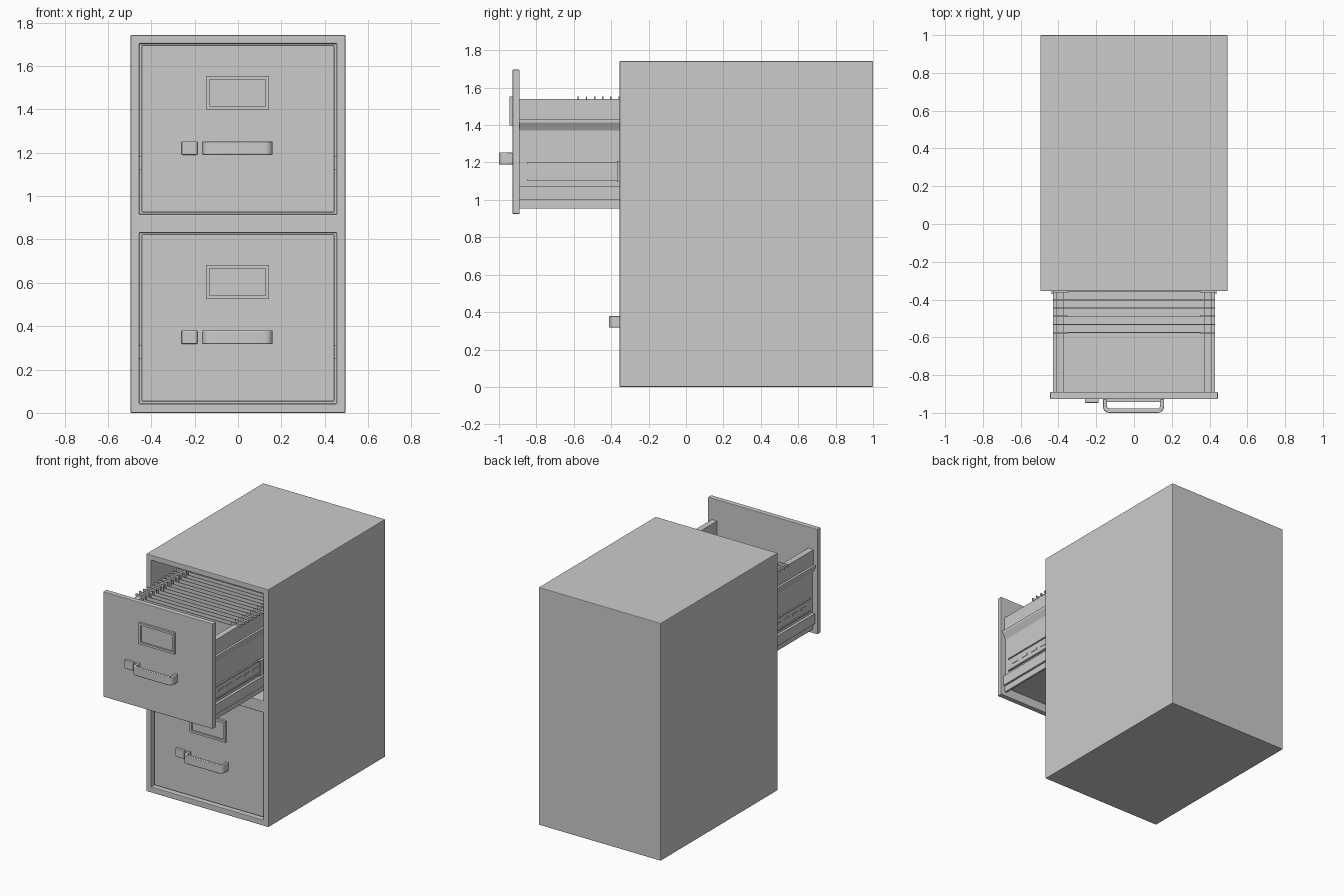
import bpy, bmesh, math
from mathutils import Vector

if "Cube" in bpy.data.objects:
    bpy.data.objects.remove(bpy.data.objects["Cube"])


def finish(bm, name, bevel=0.0, segments=2):
    bmesh.ops.recalc_face_normals(bm, faces=bm.faces)
    me = bpy.data.meshes.new(name)
    bm.to_mesh(me)
    bm.free()
    ob = bpy.data.objects.new(name, me)
    bpy.context.collection.objects.link(ob)
    if bevel:
        m = ob.modifiers.new("bevel", 'BEVEL')
        m.width, m.segments = bevel, segments
        m.limit_method, m.angle_limit = 'ANGLE', math.radians(40)
    return ob


def add_box(bm, x, y, z):
    r = bmesh.ops.create_cube(bm, size=1)
    for v in r['verts']:
        v.co = Vector(((v.co.x + .5) * (x[1] - x[0]) + x[0],
                       (v.co.y + .5) * (y[1] - y[0]) + y[0],
                       (v.co.z + .5) * (z[1] - z[0]) + z[0]))


def box(name, x, y, z, bevel=0.0):
    bm = bmesh.new()
    add_box(bm, x, y, z)
    return finish(bm, name, bevel)


def prism(name, pts, axis, a, b, bevel=0.0):
    """Extrude a 2D outline: axis 'y' takes (x,z) points, axis 'z' takes (x,y)."""
    bm = bmesh.new()
    place = (lambda p: (p[0], a, p[1])) if axis == 'y' else (lambda p: (p[0], p[1], a))
    face = bm.faces.new([bm.verts.new(place(p)) for p in pts])
    r = bmesh.ops.extrude_face_region(bm, geom=[face])
    d = Vector((0, b - a, 0)) if axis == 'y' else Vector((0, 0, b - a))
    for v in r['geom']:
        if isinstance(v, bmesh.types.BMVert):
            v.co += d
    return finish(bm, name, bevel)


def corner(cx, cy, r, a0, a1, n=6):
    return [(cx + r * math.cos(math.radians(a0 + (a1 - a0) * i / n)),
             cy + r * math.sin(math.radians(a0 + (a1 - a0) * i / n))) for i in range(n + 1)]


def span(s, a, b):
    return tuple(sorted((s * a, s * b)))


# Cabinet shell with two drawer openings
shell = box("cabinet_shell", (-.495, .495), (-.355, 1), (0, 1.742))
for z in ((.042, .83), (.915, 1.703)):
    cut = box("opening_cutter", (-.455, .455), (-.5, .965), z)
    cut.hide_render = True
    m = shell.modifiers.new("opening", 'BOOLEAN')
    m.operation, m.solver, m.object = 'DIFFERENCE', 'EXACT', cut
    bpy.context.view_layer.objects.active = shell
    bpy.ops.object.modifier_apply(modifier=m.name)
    bpy.data.objects.remove(cut)
m = shell.modifiers.new("bevel", 'BEVEL')
m.width, m.segments, m.limit_method = .004, 2, 'ANGLE'

# Half profile of a drawer side: rim, sloped lip, wall, foot
SIDE = [(.37, 1.54), (.413, 1.54), (.413, 1.43), (.43, 1.43), (.43, 1.415), (.405, 1.37),
        (.405, 1.075), (.425, 1.075), (.425, 1.0), (.41, 1.0), (.41, .955), (.395, .955),
        (.395, 1.42), (.37, 1.42)]


def drawer(label, dy, dz, folders):
    parts = []
    # Front panel
    parts.append(box(label + "_front", (-.444, .444), (-.927, -.889), (.925, 1.696), .004))
    # Label holder: frame around a recessed card
    bm = bmesh.new()
    y = (-.943, -.926)
    for z in ((1.398, 1.414), (1.537, 1.553)):
        add_box(bm, (-.147, .143), y, z)
    for x in ((-.147, -.131), (.127, .143)):
        add_box(bm, x, y, (1.414, 1.537))
    add_box(bm, (-.135, .131), (-.931, -.926), (1.41, 1.541))
    parts.append(finish(bm, label + "_label_holder"))
    # Latch button
    parts.append(box(label + "_latch", (-.26, -.187), (-.947, -.926), (1.19, 1.252), .004))
    # Bow handle
    outer = [(-.165, -.926)] + corner(-.13, -.965, .035, 180, 270) + \
        corner(.125, -.965, .035, 270, 360) + [(.16, -.926)]
    inner = [(.138, -.926)] + corner(.123, -.963, .015, 360, 270) + \
        corner(-.128, -.963, .015, 270, 180) + [(-.143, -.926)]
    h = prism(label + "_handle", outer + inner, 'z', 1.19, 1.252, .004)
    parts.append(h)
    # Tray floor and back
    parts.append(box(label + "_floor", (-.4, .4), (-.89, .3), (.99, 1.0)))
    parts.append(box(label + "_back", (-.4, .4), (.285, .3), (1.0, 1.5)))
    for s, side in ((1, "right"), (-1, "left")):
        # Side wall
        parts.append(prism(f"{label}_{side}_wall", [(s * x, z) for x, z in SIDE], 'y', -.89, .3))
        # Slide rail with lips and a row of slots
        bm = bmesh.new()
        add_box(bm, span(s, .404, .409), (-.85, .28), (1.1, 1.2))
        for z in ((1.1, 1.108), (1.192, 1.2)):
            add_box(bm, span(s, .409, .416), (-.85, .28), z)
        for i in range(11):
            add_box(bm, span(s, .409, .412), (-.81 + i * .1, -.75 + i * .1), (1.143, 1.157))
        parts.append(finish(bm, f"{label}_{side}_slide"))
    # Hanging folders with hooked ends resting on the rims
    for i in range(folders):
        y0 = -.578 + i * .0435
        bm = bmesh.new()
        add_box(bm, (-.36, .36), (y0, y0 + .005), (1.03, 1.53))
        for s in (1, -1):
            add_box(bm, span(s, .35, .428), (y0 - .001, y0 + .006), (1.535, 1.553))
            add_box(bm, span(s, .35, .362), (y0 - .001, y0 + .006), (1.5, 1.535))
        parts.append(finish(bm, f"{label}_folder_{i + 1}"))
    for p in parts:
        p.location = (0, dy, dz)
    bpy.ops.object.select_all(action='DESELECT')
    h.select_set(True)
    bpy.context.view_layer.objects.active = h
    bpy.ops.object.shade_smooth_by_angle(angle=math.radians(30))


drawer("upper_drawer", 0, 0, 19)
drawer("lower_drawer", .589, -.872, 19)

# Fixed runners inside the cabinet, C-shaped
for level, z in (("upper", 1.1), ("lower", .228)):
    for s, side in ((1, "right"), (-1, "left")):
        y0 = -.37 if level == "upper" else -.29
        bm = bmesh.new()
        add_box(bm, span(s, .432, .438), (y0, .9), (z, z + .105))
        for zz in (z - .004, z + .101):
            add_box(bm, span(s, .418, .438), (y0, .9), (zz, zz + .008))
        finish(bm, f"{level}_{side}_runner")
        # Bracket joining runner to cabinet wall
        box(f"{level}_{side}_bracket", span(s, .437, .457), (-.25, .9), (z + .02, z + .085))
